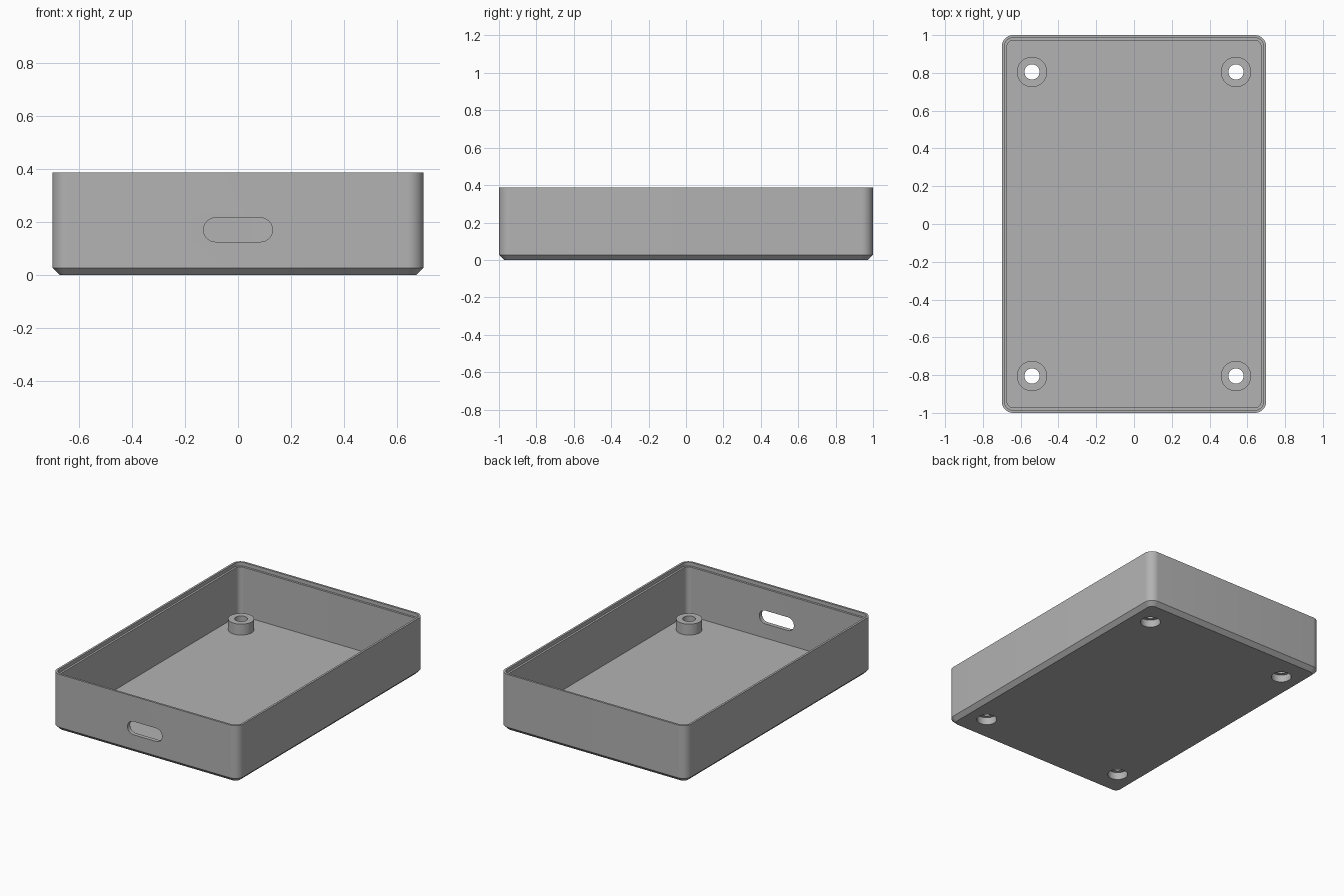
import bpy, bmesh, math

if "Cube" in bpy.data.objects:
    bpy.data.objects.remove(bpy.data.objects["Cube"])

W, D, H = 0.70, 1.00, 0.386      # half width, half depth, height
CORNER, WALL, FLOOR = 0.06, 0.028, 0.028
CHAMFER, LIP, LIP_DEPTH = 0.027, 0.014, 0.025
BOSS_X, BOSS_Y, BOSS_TOP = 0.54, 0.805, 0.102
BOSS_R, HOLE_R, BORE_R, BORE_TOP = 0.08, 0.04, 0.063, 0.05

grey = bpy.data.materials.new("grey plastic")
grey.diffuse_color = (0.45, 0.45, 0.45, 1)
grey.use_nodes = True
grey.node_tree.nodes["Principled BSDF"].inputs["Base Color"].default_value = grey.diffuse_color


def rounded_rect(hx, hy, r, seg=10):
    """Counter-clockwise outline of a rounded rectangle."""
    pts = []
    for q, (sx, sy) in enumerate([(1, 1), (-1, 1), (-1, -1), (1, -1)]):
        for i in range(seg + 1):
            a = math.pi / 2 * (q + i / seg)
            pts.append((sx * (hx - r) + r * math.cos(a),
                        sy * (hy - r) + r * math.sin(a)))
    return pts


def loft(name, rings, closed=False):
    """Skin rings of points; cap the ends, or join last ring to first."""
    bm = bmesh.new()
    loops = [[bm.verts.new(p) for p in ring] for ring in rings]
    pairs = list(zip(loops, loops[1:]))
    if closed:
        pairs.append((loops[-1], loops[0]))
    else:
        bm.faces.new(loops[0])
        bm.faces.new(loops[-1])
    n = len(loops[0])
    for a, b in pairs:
        for i in range(n):
            j = (i + 1) % n
            bm.faces.new((a[i], a[j], b[j], b[i]))
    bmesh.ops.recalc_face_normals(bm, faces=bm.faces)
    mesh = bpy.data.meshes.new(name)
    bm.to_mesh(mesh)
    bm.free()
    mesh.materials.append(grey)
    obj = bpy.data.objects.new(name, mesh)
    bpy.context.collection.objects.link(obj)
    return obj


def circle(x, y, r, z, seg=40):
    return [(x + r * math.cos(2 * math.pi * i / seg),
             y + r * math.sin(2 * math.pi * i / seg), z) for i in range(seg)]


def activate(obj):
    bpy.ops.object.select_all(action='DESELECT')
    obj.select_set(True)
    bpy.context.view_layer.objects.active = obj


def cut(obj, cutter):
    activate(obj)
    mod = obj.modifiers.new("cut", 'BOOLEAN')
    mod.operation, mod.solver, mod.object = 'DIFFERENCE', 'EXACT', cutter
    bpy.ops.object.modifier_apply(modifier=mod.name)
    bpy.data.objects.remove(cutter)


def smooth(obj):
    activate(obj)
    bpy.ops.object.shade_smooth_by_angle(angle=math.radians(30))


# Tray: chamfered base, outer wall, stepped rim, inner wall, floor
profile = [(CHAMFER, 0), (0, CHAMFER), (0, H), (LIP, H),
           (LIP, H - LIP_DEPTH), (WALL, H - LIP_DEPTH), (WALL, FLOOR)]
tray = loft("tray", [[(x, y, z) for x, y in rounded_rect(W - d, D - d, CORNER - d)]
                     for d, z in profile])

# Stadium-shaped port in the front wall
port = rounded_rect(0.13, 0.045, 0.0449)
cut(tray, loft("port_cutter", [[(x, y, z + 0.17) for x, z in port]
                               for y in (-D - 0.1, -D + 0.1)]))

# Screw bosses, each with a bore from below and a narrower hole above
for sx in (-1, 1):
    for sy in (-1, 1):
        x, y = sx * BOSS_X, sy * BOSS_Y
        cut(tray, loft("bore_cutter", [circle(x, y, BORE_R, z) for z in (-0.05, 0.1)]))
        lathe = [(BOSS_R, FLOOR), (BOSS_R, BOSS_TOP), (HOLE_R, BOSS_TOP),
                 (HOLE_R, BORE_TOP), (BORE_R, BORE_TOP), (BORE_R, FLOOR)]
        name = "screw_boss_%s_%s" % ("back" if sy > 0 else "front",
                                     "right" if sx > 0 else "left")
        smooth(loft(name, [circle(x, y, r, z) for r, z in lathe], closed=True))

smooth(tray)
